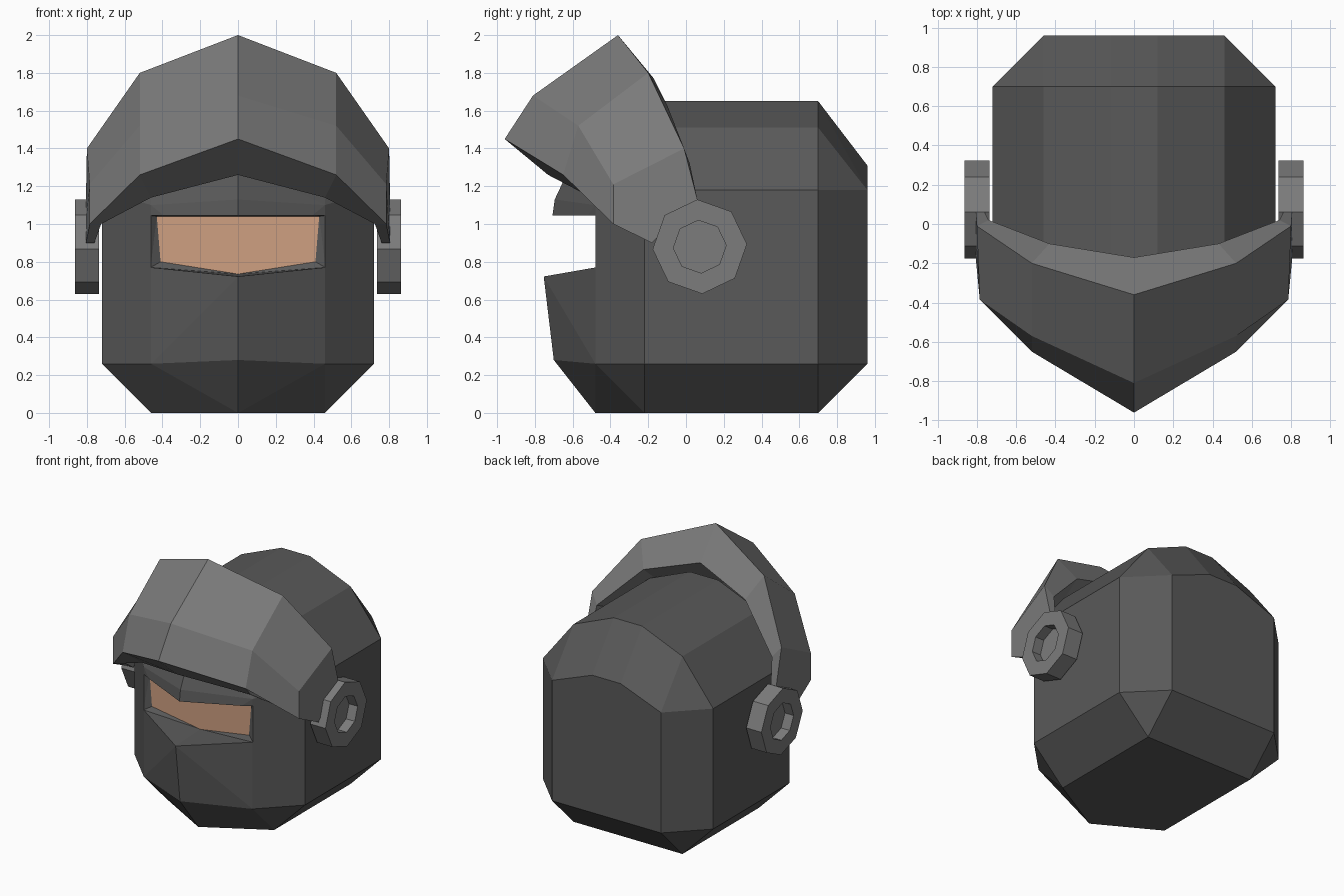
import bpy, bmesh, math

if "Cube" in bpy.data.objects:
    bpy.data.objects.remove(bpy.data.objects["Cube"])


def material(name, r, g, b):
    mat = bpy.data.materials.new(name)
    mat.diffuse_color = (r, g, b, 1)
    mat.use_nodes = True
    mat.node_tree.nodes["Principled BSDF"].inputs["Base Color"].default_value = mat.diffuse_color
    return mat


dark = material("dark_shell", .10, .10, .10)
grey = material("visor_grey", .20, .20, .20)
skin = material("skin", .62, .35, .22)


def to_object(name, bm, mat=None, fix=True):
    if fix:
        bmesh.ops.recalc_face_normals(bm, faces=bm.faces[:])
    mesh = bpy.data.meshes.new(name)
    bm.to_mesh(mesh)
    bm.free()
    if mat:
        mesh.materials.append(mat)
    ob = bpy.data.objects.new(name, mesh)
    bpy.context.collection.objects.link(ob)
    return ob


def hull(name, half_points, mat):
    """Convex solid from points of the right half, mirrored in x."""
    bm = bmesh.new()
    pts = {(s * x, y, z) for x, y, z in half_points for s in (1, -1)}
    for p in sorted(pts):
        bm.verts.new(p)
    res = bmesh.ops.convex_hull(bm, input=bm.verts[:])
    junk = [g for g in res["geom_interior"] + res["geom_unused"]
            if isinstance(g, bmesh.types.BMVert) and g.is_valid]
    bmesh.ops.delete(bm, geom=list(set(junk)), context='VERTS')
    bmesh.ops.dissolve_limit(bm, angle_limit=0.01, verts=bm.verts[:], edges=bm.edges[:])
    return to_object(name, bm, mat)


def cut(target, cutter):
    mod = target.modifiers.new("cut", 'BOOLEAN')
    mod.operation = 'DIFFERENCE'
    mod.solver = 'EXACT'
    mod.object = cutter
    cutter.hide_render = True
    cutter.hide_set(True)


# Helmet shell: faceted body with a pointed front
shell = hull("helmet_shell", [
    (0, -.48, 0), (.46, -.22, 0), (.46, .70, 0),                       # base
    (0, -.70, .28), (.46, -.48, .26), (.72, -.22, .26), (.72, .70, .26), (.46, .96, .26),
    (0, -.753, .72),                                                   # nose point
    (0, -.695, 1.13), (.46, -.48, 1.10), (0, -.61, 1.31),              # brow
    (.72, -.22, 1.18), (.72, .70, 1.18), (.46, .96, 1.18), (.12, .96, 1.31),
    (.46, -.22, 1.51), (.46, .70, 1.51), (.12, -.22, 1.65), (.12, .70, 1.65),
], dark)

# Eye opening, tapering inward
slot = [(.43, 1.04), (.41, .80), (0, .735)]
opening = hull("eye_opening_cutter",
               [(x, -.45, z) for x, z in slot]
               + [(.463, y, z) for y in (-.48, -.85) for z in (.77, 1.045)]
               + [(0, -.85, .718), (0, -.85, 1.04)], dark)
cut(shell, opening)

# Skin panel at the back of the opening, facing forward
bm = bmesh.new()
outline = slot + [(-x, z) for x, z in slot[1::-1]]
bm.faces.new([bm.verts.new((x, -.453, z)) for x, z in outline[::-1]])
to_object("face_panel", bm, skin, fix=False)

# Raised visor: ring sections lofted from side to side
# order: outer top, outer middle, outer bottom, inner bottom, inner middle, inner top
sections = [
    [(0, -.36, 2.0), (0, -.81, 1.68), (0, -.96, 1.45),
     (0, -.73, 1.26), (0, -.60, 1.46), (0, -.17, 1.77)],
    [(.52, -.20, 1.80), (.52, -.57, 1.52), (.52, -.65, 1.26),
     (.46, -.50, 1.14), (.45, -.44, 1.35), (.43, -.10, 1.63)],
    [(.80, -.01, 1.40), (.785, -.385, 1.21), (.785, -.385, 1.0),
     (.725, -.33, 1.0), (.725, -.31, 1.16), (.74, .02, 1.32)],
    [(.805, .06, 1.13), (.805, -.06, 1.02), (.805, -.18, .90),
     (.76, -.18, .90), (.75, -.06, 1.02), (.76, .06, 1.13)],
]
left = [[(-x, y, z) for x, y, z in s] for s in sections[:0:-1]]
bm = bmesh.new()
rings = [[bm.verts.new(p) for p in s] for s in left + sections]
for a, b in zip(rings, rings[1:]):
    for i in range(6):
        j = (i + 1) % 6
        bm.faces.new((a[i], a[j], b[j], b[i]))
for end in (rings[0], rings[-1]):
    bm.faces.new((end[0], end[1], end[4], end[5]))
    bm.faces.new((end[1], end[2], end[3], end[4]))
to_object("visor", bm, grey)

# Octagonal pivots with a recessed centre
for side, s in (("right", 1), ("left", -1)):
    bm = bmesh.new()
    loops = []
    for x, r in ((.735, .25), (.863, .25), (.863, .14), (.79, .14)):
        loops.append([bm.verts.new((s * x,
                                    .073 + r * math.sin(math.radians(45 * k - 3)),
                                    .88 + r * math.cos(math.radians(45 * k - 3))))
                      for k in range(8)])
    for a, b in zip(loops, loops[1:]):
        for i in range(8):
            j = (i + 1) % 8
            bm.faces.new((a[i], a[j], b[j], b[i]))
    bm.faces.new(loops[0])
    bm.faces.new(loops[-1])
    to_object("visor_pivot_" + side, bm, grey)
